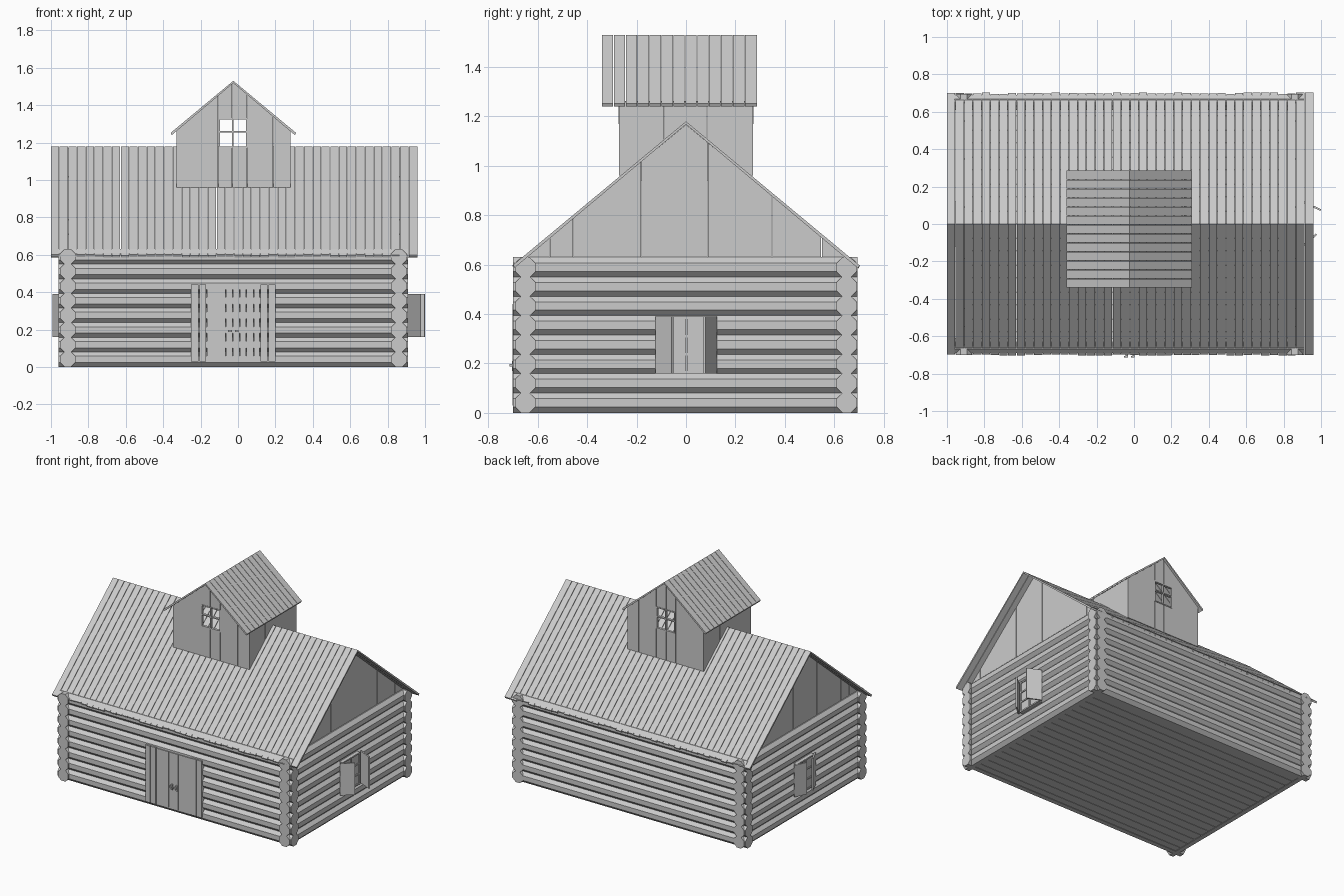
import bpy, bmesh, math, random
from mathutils import Vector

random.seed(4)
if "Cube" in bpy.data.objects:
    bpy.data.objects.remove(bpy.data.objects["Cube"], do_unlink=True)

grey = bpy.data.materials.new("weathered_grey_wood")
grey.use_nodes = True
grey.diffuse_color = (0.6, 0.6, 0.6, 1)
grey.node_tree.nodes["Principled BSDF"].inputs["Base Color"].default_value = (0.6, 0.6, 0.6, 1)

CX = -0.025          # middle of the house along x
SLOPE = 0.83         # pitch of both roofs
GAP = 0.003


def prism(bm, pts, axis, lo, hi):
    """Extrude a 2D outline along an axis (0 = x, 1 = y, 2 = z)."""
    def place(p, t):
        c = list(p)
        c.insert(axis, t)
        return bm.verts.new(c)
    a = [place(p, lo) for p in pts]
    b = [place(p, hi) for p in pts]
    bm.faces.new(a)
    bm.faces.new(b[::-1])
    for i in range(len(pts)):
        j = (i + 1) % len(pts)
        bm.faces.new((a[i], b[i], b[j], a[j]))


def box(bm, x, y, z):
    prism(bm, [(x[0], y[0]), (x[1], y[0]), (x[1], y[1]), (x[0], y[1])], 2, *z)


def finish(bm, name):
    bmesh.ops.recalc_face_normals(bm, faces=bm.faces[:])
    mesh = bpy.data.meshes.new(name)
    bm.to_mesh(mesh)
    bm.free()
    mesh.materials.append(grey)
    ob = bpy.data.objects.new(name, mesh)
    bpy.context.collection.objects.link(ob)
    return ob


# Octagonal log walls with crossing ends
def octagon(cu, cz, r=0.041):
    r /= math.cos(math.pi / 8)
    angles = [math.pi / 8 + k * math.pi / 4 for k in range(8)]
    return [(cu + r * math.cos(a), cz + r * math.sin(a)) for a in angles]


for name, axis, centres, lo, hi in (
        ("front_and_back_logs", 0, (-0.65, 0.65), -0.96, 0.91),
        ("side_logs", 1, (-0.91, 0.86), -0.70, 0.695)):
    bm = bmesh.new()
    for c in centres:
        for i in range(8):
            prism(bm, octagon(c, 0.041 + 0.0783 * i), axis, lo, hi)
    finish(bm, name)

# Floor planks
bm = bmesh.new()
for i in range(18):
    y = -0.65 + i * 1.3 / 18
    box(bm, (-0.91, 0.86), (y, y + 1.3 / 18 - GAP), (0.002, 0.02))
finish(bm, "floor_planks")


# Plank roofs: boards run from the ridge down to each eave
def plank_roof(name, axis, centre, ridge, half, lo, hi, count, jitter):
    bm = bmesh.new()
    step = (hi - lo) / count
    t = 0.012
    for side in (-1, 1):
        for i in range(count):
            h = half + random.uniform(-jitter, jitter)
            drop = SLOPE * h
            outline = [(centre, ridge), (centre + side * h, ridge - drop),
                       (centre + side * (h - 0.006), ridge - drop - t), (centre, ridge - t)]
            prism(bm, outline, axis, lo + i * step, lo + (i + 1) * step - (GAP if i < count - 1 else 0))
    finish(bm, name)


plank_roof("main_roof", 0, 0, 1.18, 0.70, -1.0, 0.96, 42, 0.004)
plank_roof("loft_roof", 1, CX, 1.53, 0.335, -0.34, 0.287, 13, 0.0)


# Gable walls of upright planks, trimmed under the roof
def gable(name, axis, centre, peak, cuts, bottom, lo, hi, hole=None):
    def top(u):
        return peak - SLOPE * abs(u - centre)
    bm = bmesh.new()
    for a, b in zip(cuts, cuts[1:]):
        b -= GAP if b != cuts[-1] else 0
        base = bottom
        if hole and a >= hole[0] - 0.001 and b <= hole[1]:
            prism(bm, [(a, bottom), (b, bottom), (b, hole[2]), (a, hole[2])], axis, lo, hi)
            base = hole[3]
        outline = [(a, base), (b, base), (b, top(b))]
        if a < centre < b:
            outline.append((centre, peak))
        outline.append((a, top(a)))
        prism(bm, outline, axis, lo, hi)
    finish(bm, name)


main_cuts = [-0.68, -0.55, -0.455, -0.18, 0.09, 0.35, 0.55, 0.68]
for name, x in (("right_gable", -0.91), ("left_gable", 0.86)):
    gable(name, 0, 0, 1.167, main_cuts, 0.60, x - 0.01, x + 0.01)

# Loft walls and its two windows
loft_cuts = [-0.33, -0.105, -0.03, 0.05, 0.19, 0.28]
hole = (-0.105, 0.05, 1.17, 1.33)
for name, y in (("loft_front", -0.265), ("loft_back", 0.265)):
    gable(name, 1, CX, 1.518, loft_cuts, 0.96, y - 0.006, y + 0.006, hole)
    bm = bmesh.new()
    depth = (y - 0.009, y + 0.009)
    for x in (-0.105, -0.0315, 0.042):
        box(bm, (x, x + 0.008), depth, hole[2:])
    for z in (1.17, 1.255, 1.322):
        box(bm, hole[:2], depth, (z, z + 0.008))
    finish(bm, name + "_window")
bm = bmesh.new()
for x in (-0.33, 0.268):
    for i in range(3):
        y = -0.259 + i * 0.518 / 3
        box(bm, (x, x + 0.012), (y, y + 0.518 / 3 - (GAP if i < 2 else 0)), (0.94, 1.262))
finish(bm, "loft_side_walls")

# Front door: plank posts, double doors and handles
bm = bmesh.new()
for a, b in ((-0.25, -0.212), (-0.207, -0.17), (0.12, 0.158), (0.162, 0.20)):
    box(bm, (a, b), (-0.703, -0.65), (0.03, 0.44))
finish(bm, "door_posts")
bm = bmesh.new()
edges = [-0.166, -0.065, -0.027, 0.012, 0.045, 0.085, 0.118]
for a, b in zip(edges, edges[1:]):
    box(bm, (a, b - GAP), (-0.697, -0.65), (0.035, 0.435))
finish(bm, "double_doors")
bm = bmesh.new()
for x in (-0.045, -0.008):
    box(bm, (x, x + 0.012), (-0.705, -0.69), (0.17, 0.21))
    box(bm, (x - 0.008, x + 0.012), (-0.715, -0.705), (0.187, 0.198))
finish(bm, "door_handles")


# Side windows with hinged shutters
def side_window(label, side, wall, tips):
    def span(a, b):
        return tuple(sorted((wall + side * a, wall + side * b)))
    bm = bmesh.new()
    for y in (-0.10, -0.004, 0.09):
        box(bm, span(-0.02, 0.01), (y, y + 0.01), (0.16, 0.39))
    for z in (0.16, 0.232, 0.306, 0.38):
        box(bm, span(-0.02, 0.008), (-0.10, 0.10), (z, z + 0.01))
    finish(bm, label + "_window_frame")
    bm = bmesh.new()
    box(bm, span(-0.04, 0.002), (-0.095, 0.095), (0.165, 0.385))
    finish(bm, label + "_window_panes")
    bm = bmesh.new()
    for hinge_y, (out, tip_y) in zip((-0.12, 0.12), tips):
        p = Vector((wall, hinge_y))
        q = Vector((wall + side * out, tip_y))
        n = (q - p).orthogonal().normalized() * 0.005
        prism(bm, [p - n, q - n, q + n, p + n], 2, 0.16, 0.39)
    finish(bm, label + "_shutters")


side_window("left", 1, 0.90, ((0.075, -0.055), (0.098, 0.075)))
side_window("right", -1, -0.95, ((0.038, -0.035), (0.038, 0.035)))
